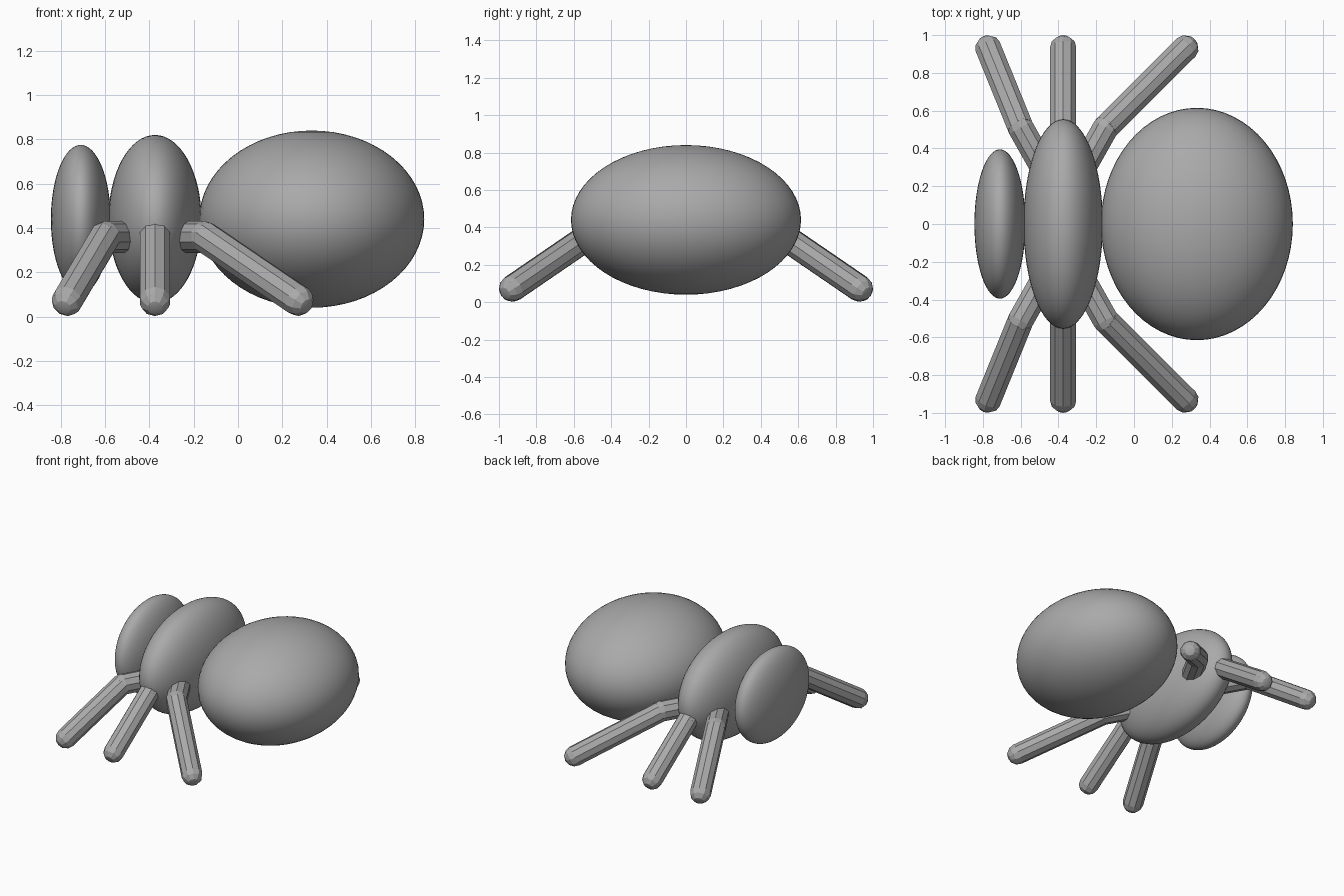
import bpy
import math
from mathutils import Vector

cube = bpy.data.objects.get("Cube")
if cube:
    bpy.data.objects.remove(cube, do_unlink=True)

# One grey for the whole body
GREY = (0.4, 0.4, 0.4, 1.0)
grey = bpy.data.materials.new("Plain grey")
grey.use_nodes = True
grey.diffuse_color = GREY
grey.node_tree.nodes["Principled BSDF"].inputs["Base Color"].default_value = GREY

LEG_RADIUS = 0.072
LEG_SIDES = 10


def finish(name):
    obj = bpy.context.object
    obj.name = name
    obj.data.materials.append(grey)
    return obj


def body_part(name, x, radii):
    """Smooth ellipsoid, all parts sharing one centre height."""
    bpy.ops.mesh.primitive_uv_sphere_add(segments=64, ring_count=32, location=(x, 0, 0.44))
    obj = finish(name)
    obj.scale = radii
    bpy.ops.object.transform_apply(location=False, rotation=False, scale=True)
    bpy.ops.object.shade_smooth()


def limb(name, start, end):
    """Faceted tube with a rounded far end."""
    axis = end - start
    turn = axis.to_track_quat('Z', 'Y').to_euler()
    bpy.ops.mesh.primitive_cylinder_add(vertices=LEG_SIDES, radius=LEG_RADIUS,
                                        depth=axis.length, location=(start + end) / 2,
                                        rotation=turn)
    tube = finish(name)
    bpy.ops.mesh.primitive_uv_sphere_add(segments=LEG_SIDES, ring_count=6,
                                         radius=LEG_RADIUS, location=end, rotation=turn)
    cap = finish(name + "_end")
    return [tube, cap]


# Body
body_part("head", -0.71, (0.135, 0.395, 0.335))
body_part("thorax", -0.375, (0.21, 0.555, 0.38))
body_part("abdomen", 0.333, (0.508, 0.615, 0.40))

# Legs: knee x and foot x, mirrored across the body
LEGS = {"front": (-0.60, -0.77), "middle": (-0.375, -0.375), "rear": (-0.15, 0.27)}

for place, (knee_x, foot_x) in LEGS.items():
    for side, s in (("near", -1), ("far", 1)):
        root = Vector((-0.375, 0.11 * s, 0.36))
        knee = Vector((knee_x, 0.51 * s, 0.36))
        foot = Vector((foot_x, 0.928 * s, 0.074))
        name = place + "_leg_" + side
        parts = limb(name + "_upper", root, knee) + limb(name + "_lower", knee, foot)
        bpy.ops.object.select_all(action='DESELECT')
        for part in parts:
            part.select_set(True)
        bpy.context.view_layer.objects.active = parts[0]
        bpy.ops.object.join()
        leg = bpy.context.object
        leg.name = name
        bpy.ops.object.shade_smooth_by_angle(angle=math.radians(25))
